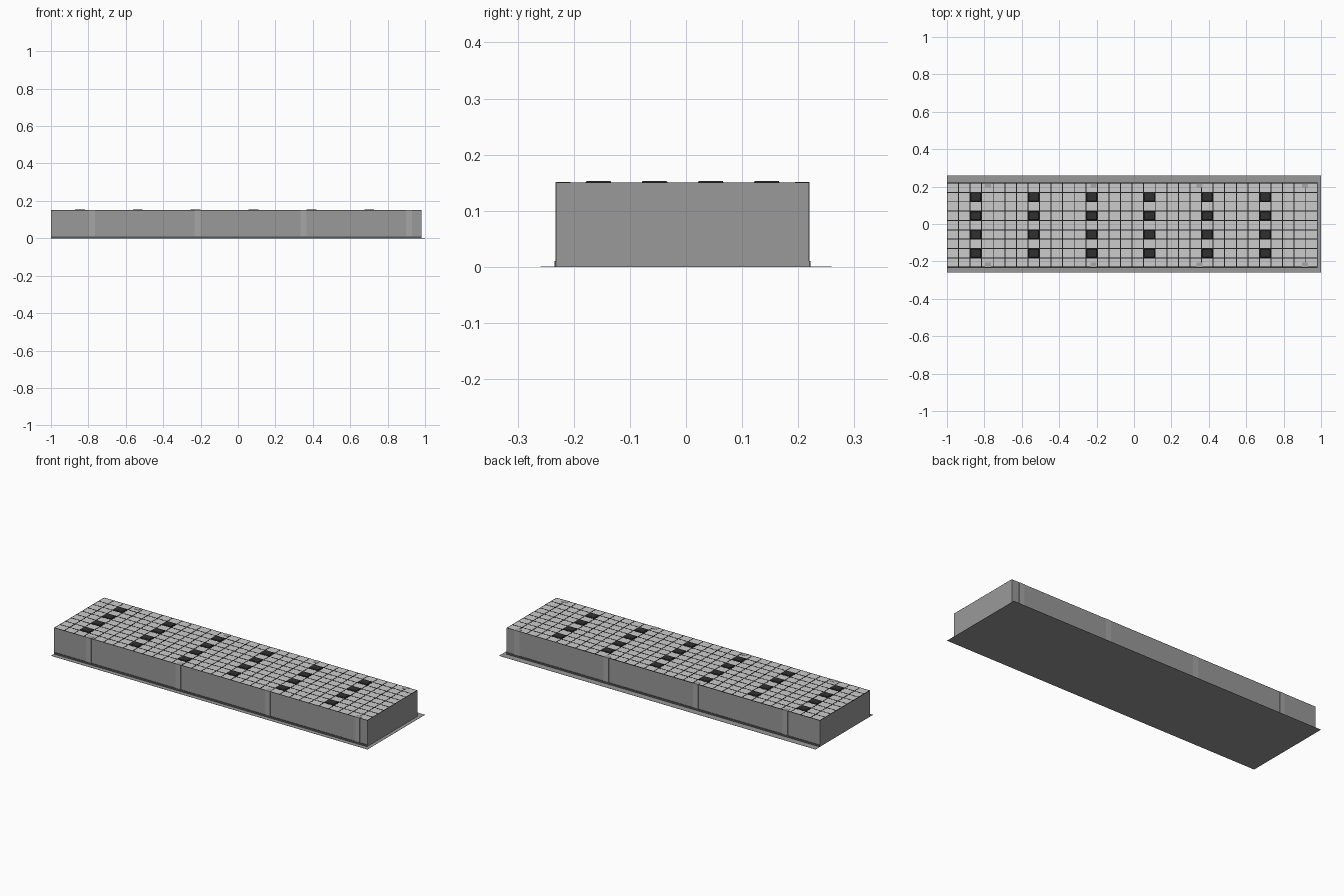
import bpy, bmesh

if "Cube" in bpy.data.objects:
    bpy.data.objects.remove(bpy.data.objects["Cube"])

X0, X1, Y0, Y1, TOP = -1.0, 0.98, -0.231, 0.219, 0.15


def material(name, v):
    m = bpy.data.materials.new(name)
    m.diffuse_color = (v, v, v, 1)
    m.use_nodes = True
    m.node_tree.nodes["Principled BSDF"].inputs["Base Color"].default_value = m.diffuse_color
    return m


BODY = material("mid grey", 0.32)
TILE = material("light grey", 0.60)
RIB = material("rib grey", 0.38)
TRIM = material("dark grey", 0.09)
BLACK = material("near black", 0.015)
PAD = material("charcoal", 0.03)


def boxes(name, mat, spans, taper=0.0):
    """One object from (x0, x1, y0, y1, z0, z1) boxes, tops optionally drawn in."""
    bm = bmesh.new()
    for x0, x1, y0, y1, z0, z1 in spans:
        for v in bmesh.ops.create_cube(bm, size=1)["verts"]:
            t = taper if v.co.z > 0 else 0
            v.co = (x1 - t if v.co.x > 0 else x0 + t,
                    y1 - t if v.co.y > 0 else y0 + t,
                    z1 if v.co.z > 0 else z0)
    me = bpy.data.meshes.new(name)
    bm.to_mesh(me)
    bm.free()
    me.materials.append(mat)
    ob = bpy.data.objects.new(name, me)
    bpy.context.collection.objects.link(ob)
    return ob


# Thin base sheet
boxes("base_sheet", BODY, [(-1, 1, -0.259, 0.259, 0, 0.001)])

# Main block, its top faces in the light tile colour
block = boxes("block", BODY, [(X0, X1, Y0, Y1, 0.001, TOP)])
block.data.materials.append(TILE)
for p in block.data.polygons:
    p.material_index = 1 if p.normal.z > 0.9 else 0

# Dark joints between the tiles: 32 columns by 9 rows
w, z0, z1 = 0.0025, TOP - 0.002, TOP + 0.0006
dx, dy = (X1 - X0) / 32, (Y1 - Y0) / 9
joints = []
for i in range(33):
    x = X0 + i * dx
    joints.append((max(x - w, X0), min(x + w, X1), Y0, Y1, z0, z1))
for j in range(10):
    y = Y0 + j * dy
    joints.append((X0, X1, max(y - w, Y0), min(y + w, Y1), z0, z1))
boxes("tile_joints", BLACK, joints)

# Raised square pads filling every fifth column and every second row
pads = []
for i in range(2, 32, 5):
    for j in range(1, 9, 2):
        x, y = X0 + i * dx, Y0 + j * dy
        pads.append((x + 0.002, x + dx - 0.002, y + 0.001, y + dy - 0.001,
                     TOP - 0.001, TOP + 0.0035))
boxes("raised_pads", PAD, pads, taper=0.003)

# Upright ribs let into both long sides
ribs = []
for i in range(4):
    x = -0.781 + 0.5655 * i
    ribs.append((x - 0.016, x + 0.016, Y0 - 0.0015, Y0 + 0.025, 0.001, TOP + 0.001))
    ribs.append((x - 0.016, x + 0.016, Y1 - 0.025, Y1 + 0.0015, 0.001, TOP + 0.001))
boxes("side_ribs", RIB, ribs)

# Low dark skirting along both long sides
boxes("skirting", TRIM, [(X0, X1, Y0 - 0.003, Y0 + 0.002, 0.001, 0.011),
                         (X0, X1, Y1 - 0.002, Y1 + 0.003, 0.001, 0.011)])
